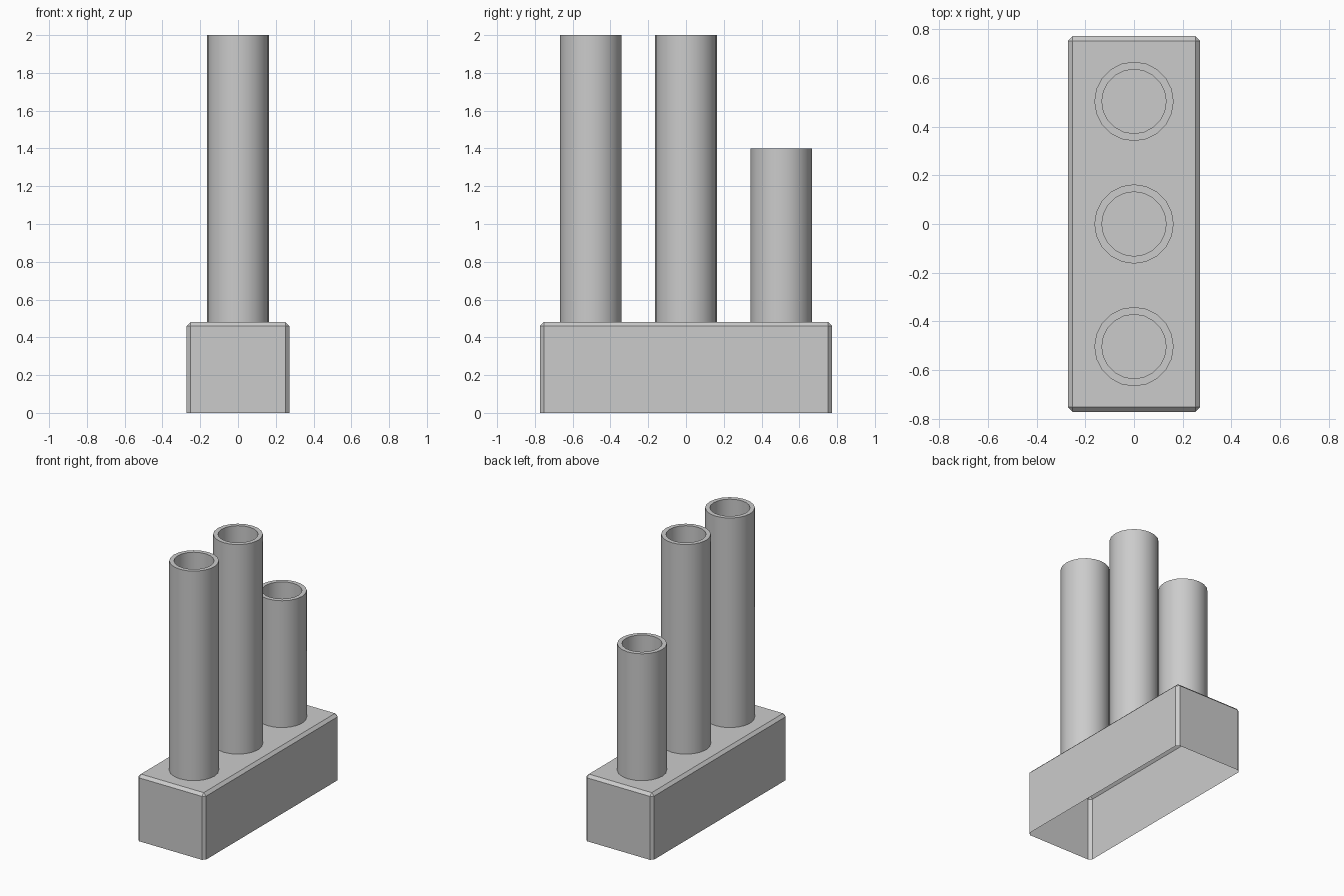
import bpy, bmesh, math

if "Cube" in bpy.data.objects:
    bpy.data.objects.remove(bpy.data.objects["Cube"])

SIDES = 20
BASE_TOP = 0.48


def make_object(name, bm):
    mesh = bpy.data.meshes.new(name)
    bm.to_mesh(mesh)
    bm.free()
    obj = bpy.data.objects.new(name, mesh)
    bpy.context.collection.objects.link(obj)
    return obj


def make_base(hx, hy, height, chamfer):
    # Thin box, open underneath, with chamfered top and vertical edges
    bm = bmesh.new()
    bmesh.ops.create_cube(bm, size=1)
    for v in bm.verts:
        v.co = (v.co.x * 2 * hx, v.co.y * 2 * hy, (v.co.z + 0.5) * height)
    edges = [e for e in bm.edges if max(v.co.z for v in e.verts) > 0.01]
    bmesh.ops.bevel(bm, geom=edges, offset=chamfer, segments=1, affect='EDGES')
    bottom = [f for f in bm.faces if all(v.co.z < 0.001 for v in f.verts)]
    bmesh.ops.delete(bm, geom=bottom, context='FACES')
    return make_object("base", bm)


def make_tube(name, y, top, outer=0.163, inner=0.132):
    # Hollow pipe standing on the base: outer wall, flat rim, inner wall
    bm = bmesh.new()
    profile = [(outer, BASE_TOP), (outer, top), (inner, top), (inner, BASE_TOP)]
    rings = []
    for r, z in profile:
        angles = [2 * math.pi * i / SIDES for i in range(SIDES)]
        rings.append([bm.verts.new((r * math.cos(a), y + r * math.sin(a), z)) for a in angles])
    for low, high in zip(rings, rings[1:]):
        for i in range(SIDES):
            j = (i + 1) % SIDES
            bm.faces.new((low[i], low[j], high[j], high[i]))
    obj = make_object(name, bm)
    bpy.ops.object.select_all(action='DESELECT')
    obj.select_set(True)
    bpy.context.view_layer.objects.active = obj
    bpy.ops.object.shade_smooth_by_angle(angle=math.radians(30))
    return obj


make_base(0.272, 0.773, BASE_TOP, 0.02)
make_tube("front_tube", -0.504, 2.0)
make_tube("middle_tube", 0.0, 2.0)
make_tube("back_tube", 0.504, 1.4)
